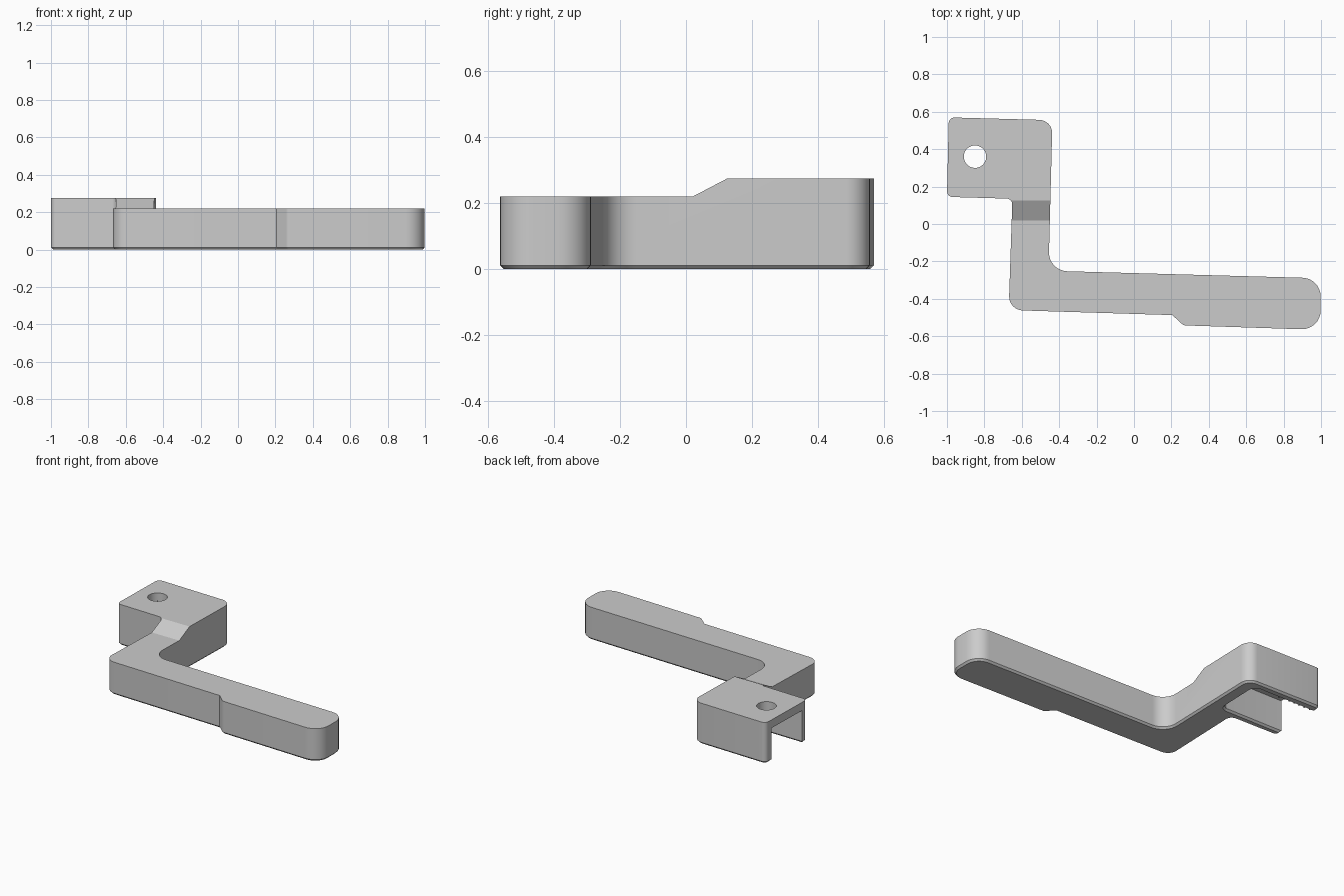
import bpy
import bmesh
import math
from mathutils import Vector

cube = bpy.data.objects.get("Cube")
if cube:
    bpy.data.objects.remove(cube, do_unlink=True)

grey = bpy.data.materials.new("plain grey")
grey.use_nodes = True
colour = (0.6, 0.6, 0.6, 1)
grey.diffuse_color = colour
grey.node_tree.nodes["Principled BSDF"].inputs["Base Color"].default_value = colour


def fillet(corners, steps=8):
    """Round each (x, y, radius) corner of a closed outline."""
    out = []
    for i, (x, y, r) in enumerate(corners):
        p = Vector((x, y))
        if r == 0:
            out.append(p)
            continue
        a = (Vector(corners[i - 1][:2]) - p).normalized()
        b = (Vector(corners[(i + 1) % len(corners)][:2]) - p).normalized()
        half = a.angle(b) / 2
        centre = p + (a + b).normalized() * r / math.sin(half)
        start = p + a * r / math.tan(half) - centre
        end = p + b * r / math.tan(half) - centre
        sweep = start.angle_signed(end)
        for k in range(steps + 1):
            t = -sweep * k / steps
            c, s = math.cos(t), math.sin(t)
            out.append(centre + Vector((start.x * c - start.y * s, start.x * s + start.y * c)))
    return out


def inset(points, d):
    """Move a counter-clockwise outline inward by d."""
    out = []
    for i, p in enumerate(points):
        e = (p - points[i - 1]).normalized()
        f = (points[(i + 1) % len(points)] - p).normalized()
        n = Vector((-e.y - f.y, e.x + f.x)).normalized()
        out.append(p + n * d / max(n.dot(Vector((-e.y, e.x))), 0.3))
    return out


def loft(name, rings):
    """Solid through rings of 3D points, capped at both ends."""
    bm = bmesh.new()
    loops = [[bm.verts.new(p) for p in ring] for ring in rings]
    n = len(loops[0])
    for lo, hi in zip(loops, loops[1:]):
        for i in range(n):
            j = (i + 1) % n
            bm.faces.new((lo[i], lo[j], hi[j], hi[i]))
    bm.faces.new(loops[0][::-1])
    bm.faces.new(loops[-1])
    bmesh.ops.recalc_face_normals(bm, faces=bm.faces)
    mesh = bpy.data.meshes.new(name)
    bm.to_mesh(mesh)
    bm.free()
    mesh.materials.append(grey)
    obj = bpy.data.objects.new(name, mesh)
    bpy.context.collection.objects.link(obj)
    return obj


def at(points, z):
    return [(p.x, p.y, z) for p in points]


def activate(obj):
    bpy.ops.object.select_all(action='DESELECT')
    obj.select_set(True)
    bpy.context.view_layer.objects.active = obj


def cut(target, cutter):
    cutter.hide_render = True
    mod = target.modifiers.new("cut", 'BOOLEAN')
    mod.operation = 'DIFFERENCE'
    mod.solver = 'EXACT'
    mod.object = cutter
    activate(target)
    bpy.ops.object.modifier_apply(modifier=mod.name)
    bpy.data.objects.remove(cutter, do_unlink=True)


HEIGHT, ARM_TOP, CHAMFER = 0.275, 0.22, 0.012

# Bracket body: clamp head, neck and long arm in one outline
outline = fillet([
    (-0.99, 0.57, 0.03), (-1.0, 0.145, 0.03), (-0.65, 0.135, 0.03),
    (-0.67, -0.46, 0.075), (0.205, -0.487, 0), (0.265, -0.542, 0.03),
    (0.998, -0.566, 0.1), (0.998, -0.29, 0.1), (-0.457, -0.25, 0.1),
    (-0.436, 0.555, 0.07)])
body = loft("bracket_body", [at(inset(outline, CHAMFER), 0),
                             at(outline, CHAMFER), at(outline, HEIGHT)])

# Lower arm top with a ramp up to the head
ramp = [(-1, ARM_TOP), (0.02, ARM_TOP), (0.125, HEIGHT), (0.125, 0.4), (-1, 0.4)]
cut(body, loft("ramp_cutter", [[(x, y, z) for y, z in ramp] for x in (-0.665, 1.2)]))
cut(body, loft("front_cutter", [[(x, y, z) for y, z in ramp] for x in (-0.8, -0.66)]))

# Slot open at the outer end and underside of the head
slot = fillet([(-1.2, 0.512, 0), (-1.2, 0.197, 0), (-0.54, 0.187, 0.04), (-0.53, 0.502, 0.04)])
cut(body, loft("slot_cutter", [at(inset(slot, -2 * CHAMFER), -CHAMFER),
                               at(slot, CHAMFER), at(slot, 0.22)]))

# Screw hole through the head
circle = [Vector((-0.85 + 0.06 * math.cos(a), 0.36 + 0.06 * math.sin(a)))
          for a in (math.tau * k / 40 for k in range(40))]
cut(body, loft("hole_cutter", [at(circle, 0.15), at(circle, 0.4)]))
activate(body)
bpy.ops.object.shade_smooth_by_angle(angle=math.radians(25))

# Grip teeth on the inner face of the rear wall
tooth = [Vector(p) for p in ((-0.985, 0.52), (-0.965, 0.494), (-0.945, 0.52))]
teeth = loft("grip_teeth", [at(tooth, CHAMFER), at(tooth, 0.225)])
array = teeth.modifiers.new("row", 'ARRAY')
array.count = 7
array.use_relative_offset = False
array.use_constant_offset = True
array.constant_offset_displace = (0.04, -0.0008, 0)
